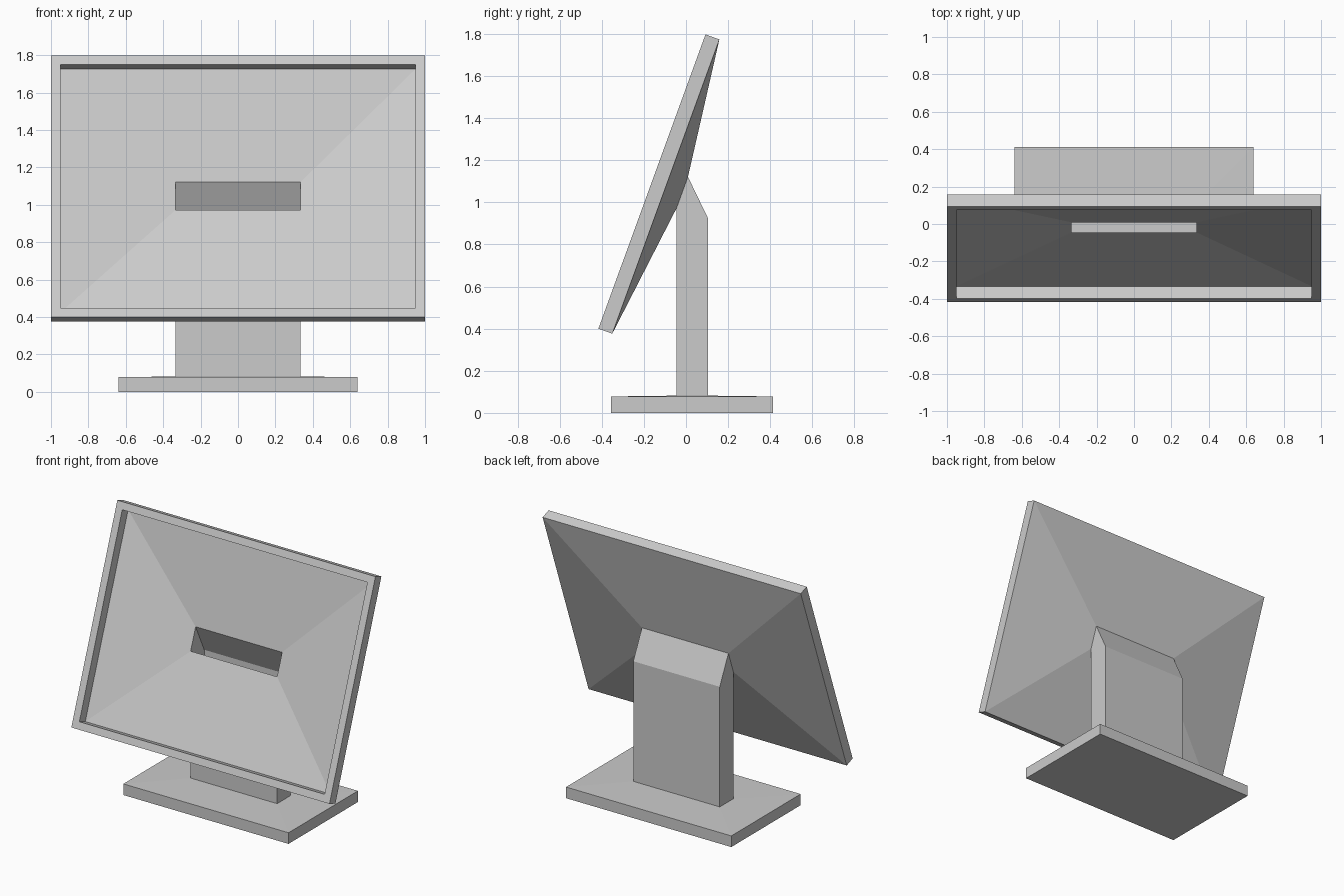
import bpy, bmesh, math

if "Cube" in bpy.data.objects:
    bpy.data.objects.remove(bpy.data.objects["Cube"])

TILT = math.radians(20)


def loft(name, rings, loop=False, cap_start=False):
    """Skin a sequence of four-cornered rings with flat quads."""
    bm = bmesh.new()
    rows = [[bm.verts.new(p) for p in ring] for ring in rings]
    pairs = list(zip(rows, rows[1:]))
    if loop:
        pairs.append((rows[-1], rows[0]))
    for a, b in pairs:
        for i in range(4):
            j = (i + 1) % 4
            bm.faces.new((a[i], a[j], b[j], b[i]))
    if cap_start:
        bm.faces.new(rows[0])
    bmesh.ops.remove_doubles(bm, verts=bm.verts, dist=1e-4)
    bmesh.ops.recalc_face_normals(bm, faces=bm.faces)
    mesh = bpy.data.meshes.new(name)
    bm.to_mesh(mesh)
    bm.free()
    obj = bpy.data.objects.new(name, mesh)
    bpy.context.collection.objects.link(obj)
    return obj


def ring(half_x, front, back):
    """Rectangle across x between two (y, z) profile points."""
    return [(-half_x, *front), (half_x, *front), (half_x, *back), (-half_x, *back)]


def tilted(up, depth):
    """Point in the leaning screen plane, measured from its lower front edge."""
    c, s = math.cos(TILT), math.sin(TILT)
    return (-0.416 + up * s + depth * c, 0.40 + up * c - depth * s)


def screen_ring(half_x, low, high, depth):
    return ring(half_x, tilted(low, depth), tilted(high, depth))


# Leaning panel: bezel, recess and shell tapering to the slot at the neck
loft("screen_housing", [
    screen_ring(1.0, 0.0, 1.487, 0.0),
    screen_ring(0.95, 0.05, 1.437, 0.0),
    screen_ring(0.95, 0.05, 1.437, 0.07),
    screen_ring(0.335, 0.663, 0.823, 0.153),
    screen_ring(1.0, 0.0, 1.487, 0.07),
], loop=True)

# Base plate flowing into the hollow neck, whose top opens into the slot
slot_low, slot_high = tilted(0.663, 0.153), tilted(0.823, 0.153)
loft("stand", [
    ring(0.64, (-0.355, 0.0), (0.413, 0.0)),
    ring(0.64, (-0.355, 0.078), (0.413, 0.078)),
    ring(0.335, (slot_low[0], 0.082), (0.105, 0.082)),
    ring(0.335, slot_low, (0.105, 0.923)),
    ring(0.335, slot_low, slot_high),
], cap_start=True)
